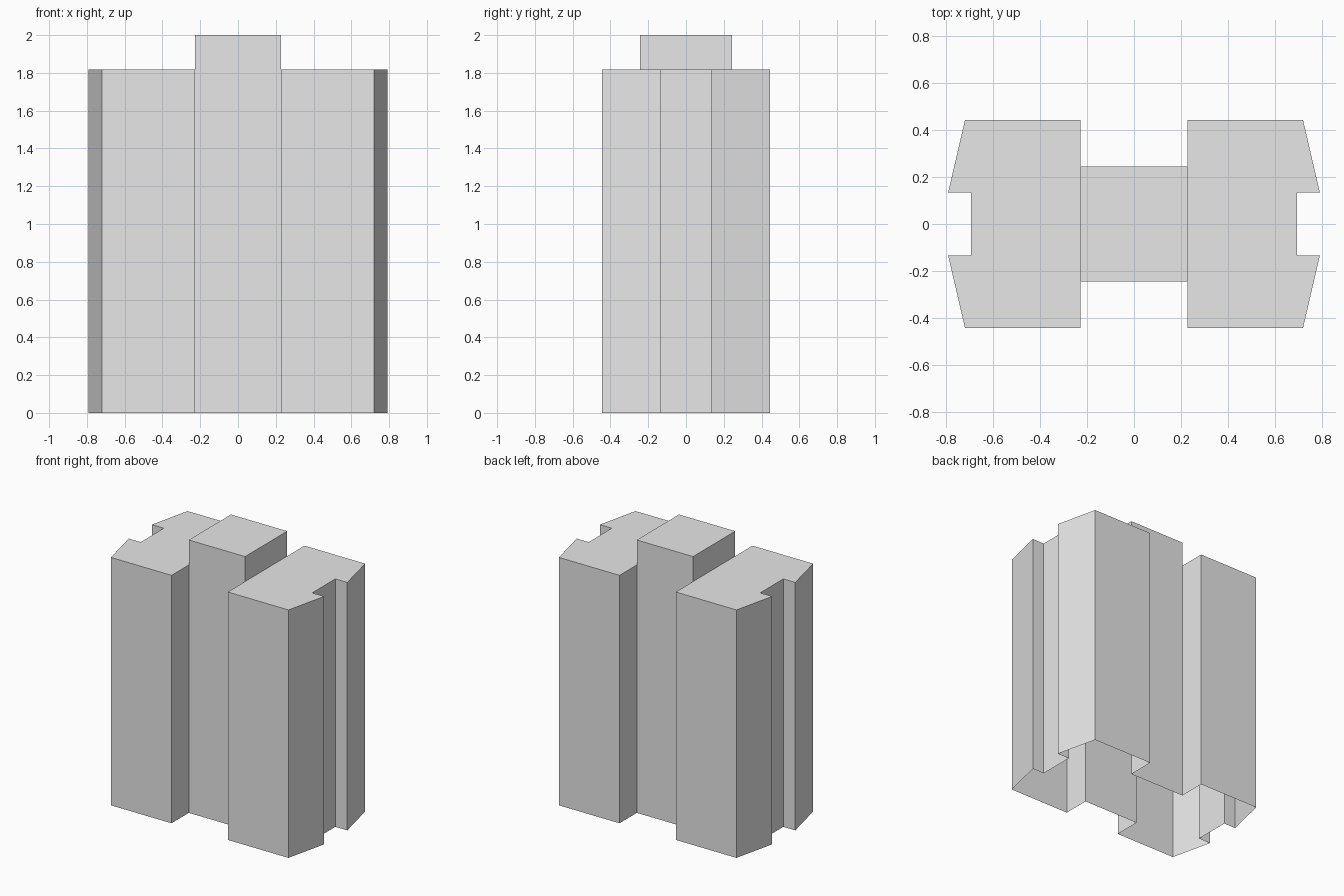
import bpy
import bmesh

if "Cube" in bpy.data.objects:
    bpy.data.objects.remove(bpy.data.objects["Cube"], do_unlink=True)

GREY = (0.8, 0.8, 0.8, 1.0)
concrete = bpy.data.materials.new("light_grey")
concrete.use_nodes = True
concrete.diffuse_color = GREY
concrete.node_tree.nodes["Principled BSDF"].inputs["Base Color"].default_value = GREY

# Main dimensions
INNER, CORNER, TIP, NOTCH = 0.228, 0.72, 0.792, 0.695
DEPTH, SLOT, CORE = 0.444, 0.134, 0.244
WING_TOP, CORE_TOP = 1.817, 2.0


def shell(name, outline, top, bases):
    """Walls along a counter-clockwise outline plus a roof, open underneath.
    bases holds the foot height of each wall; None leaves that side open."""
    bm = bmesh.new()
    roof = [bm.verts.new((x, y, top)) for x, y in outline]
    bm.faces.new(roof)
    for i, base in enumerate(bases):
        if base is None:
            continue
        j = (i + 1) % len(outline)
        a, b = [bm.verts.new((*outline[k], base)) for k in (i, j)]
        bm.faces.new((a, b, roof[j], roof[i]))
    bmesh.ops.remove_doubles(bm, verts=bm.verts, dist=0.0001)
    mesh = bpy.data.meshes.new(name)
    bm.to_mesh(mesh)
    bm.free()
    mesh.materials.append(concrete)
    obj = bpy.data.objects.new(name, mesh)
    bpy.context.collection.objects.link(obj)
    return obj


# Side wings: tapered ends with a slot, open where they meet the core
front_half = [(INNER, -CORE), (INNER, -DEPTH), (CORNER, -DEPTH),
              (TIP, -SLOT), (NOTCH, -SLOT)]
wing = front_half + [(x, -y) for x, y in reversed(front_half)]
walls = [0] * (len(wing) - 1) + [None]
shell("left_wing", wing, WING_TOP, walls)
shell("right_wing", [(-x, -y) for x, y in wing], WING_TOP, walls)

# Taller central core: full front and back walls, sides only above the wings
core = [(-INNER, -CORE), (INNER, -CORE), (INNER, CORE), (-INNER, CORE)]
shell("central_core", core, CORE_TOP, [0, WING_TOP, 0, WING_TOP])
